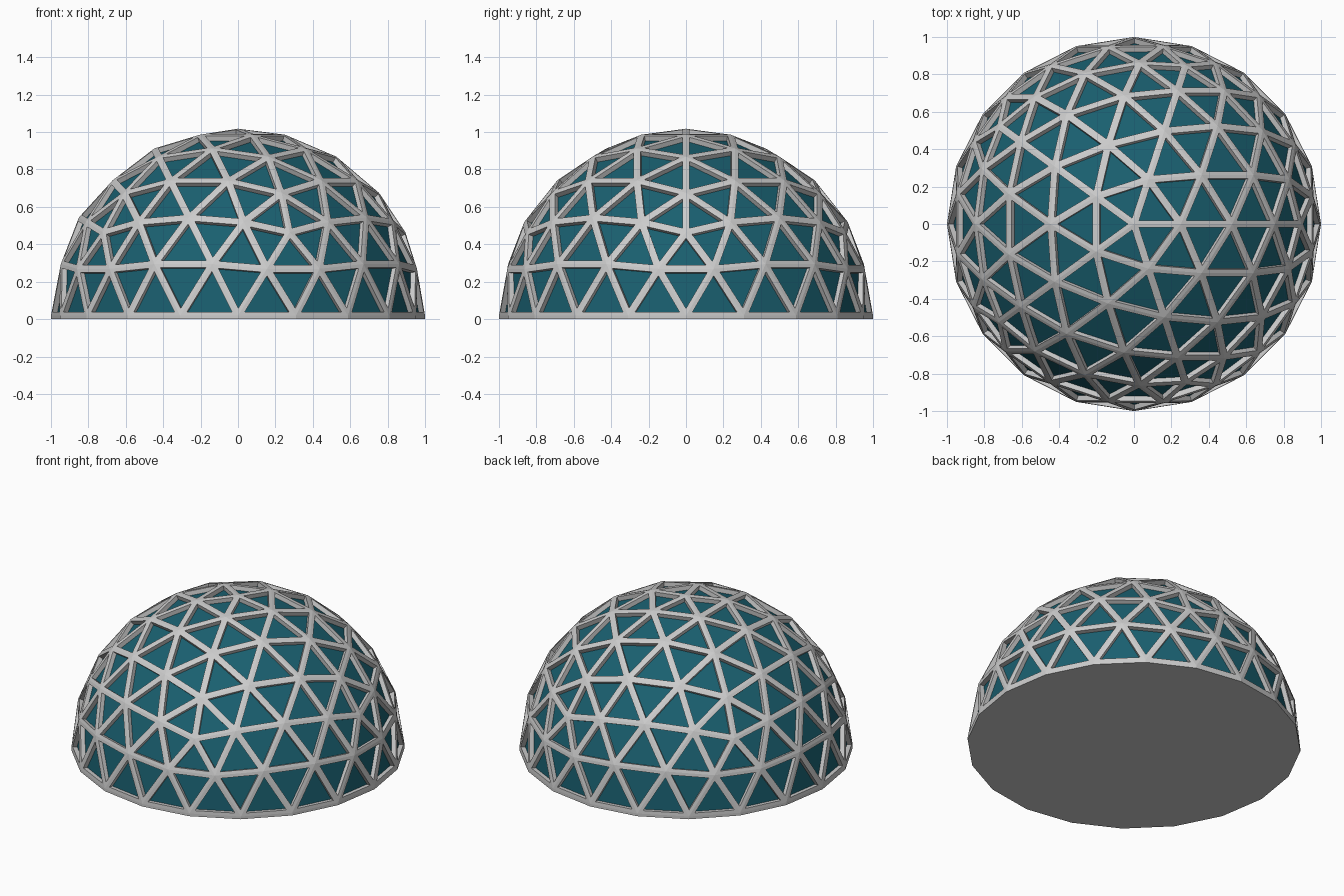
import bpy, bmesh

if "Cube" in bpy.data.objects:
    bpy.data.objects.remove(bpy.data.objects["Cube"])

HALF_STRUT = 0.02    # half the strut width
DEPTH = 0.028        # how far panels sit behind the struts
SILL = 0.018         # height of the straight base ring

teal = bpy.data.materials.new("teal")
teal.diffuse_color = (0.01, 0.115, 0.16, 1)
teal.use_nodes = True
teal.node_tree.nodes["Principled BSDF"].inputs["Base Color"].default_value = teal.diffuse_color


def to_object(bm, name, material=None):
    mesh = bpy.data.meshes.new(name)
    bm.to_mesh(mesh)
    bm.free()
    obj = bpy.data.objects.new(name, mesh)
    bpy.context.collection.objects.link(obj)
    if material:
        mesh.materials.append(material)
    return obj


def dome():
    # upper half of a 320-face geodesic sphere, apex on the z axis
    bm = bmesh.new()
    bmesh.ops.create_icosphere(bm, subdivisions=3, radius=1)
    bmesh.ops.delete(bm, geom=[v for v in bm.verts if v.co.z < -0.01], context='VERTS')
    bmesh.ops.translate(bm, verts=bm.verts[:], vec=(0, 0, SILL))
    bm.normal_update()
    # each triangle is inset to leave half a strut all round, then sunk
    tris = bm.faces[:]
    bmesh.ops.inset_individual(bm, faces=tris, thickness=HALF_STRUT, use_even_offset=True)
    bm.normal_update()
    panels = bmesh.ops.extrude_discrete_faces(bm, faces=tris)["faces"]
    for f in panels:
        n = f.normal.copy()
        if n.dot(f.calc_center_median()) < 0:
            n.negate()
        bmesh.ops.translate(bm, verts=f.verts[:], vec=n * -DEPTH)
    return bm, panels


# strut frame: everything except the sunk panels, plus the base ring
bm, panels = dome()
bmesh.ops.delete(bm, geom=panels, context='FACES_ONLY')
rim = [e for e in bm.edges if all(abs(v.co.z - SILL) < 1e-3 for v in e.verts)]
ring = bmesh.ops.extrude_edge_only(bm, edges=rim)["geom"]
for v in ring:
    if isinstance(v, bmesh.types.BMVert):
        v.co.z = 0
# floor closing the underside
floor_edges = [e for e in ring if isinstance(e, bmesh.types.BMEdge)
               and all(abs(v.co.z) < 1e-5 for v in e.verts)]
bmesh.ops.contextual_create(bm, geom=floor_edges)
bmesh.ops.recalc_face_normals(bm, faces=bm.faces[:])
to_object(bm, "strut_frame")

# teal panels
bm, panels = dome()
keep = set(panels)
bmesh.ops.delete(bm, geom=[f for f in bm.faces if f not in keep], context='FACES')
to_object(bm, "dome_panels", teal)
